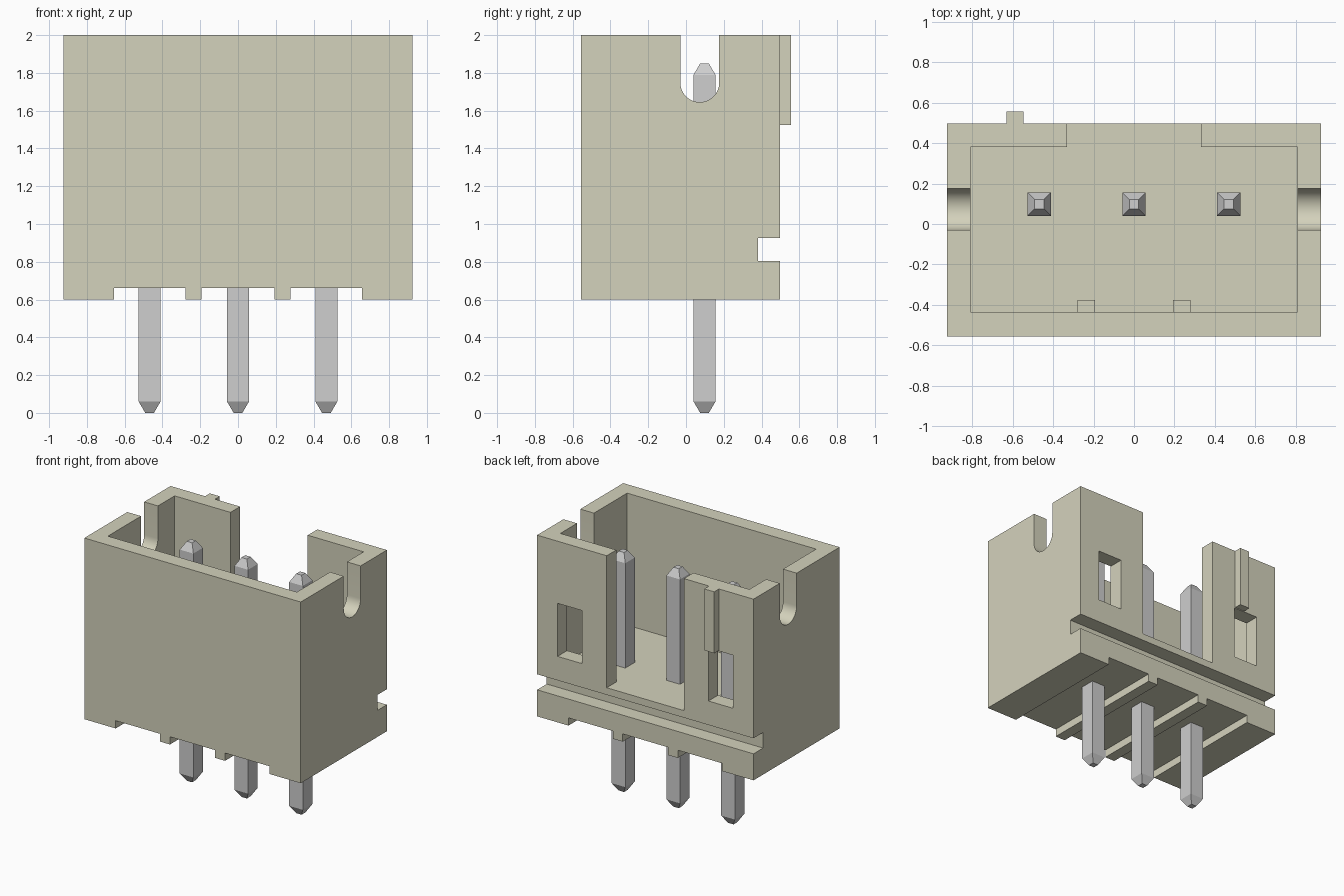
import bpy, bmesh, math
from mathutils import Vector

cube = bpy.data.objects.get("Cube")
if cube:
    bpy.data.objects.remove(cube, do_unlink=True)


def material(name, rgb, metallic=0.0):
    m = bpy.data.materials.new(name)
    m.use_nodes = True
    m.diffuse_color = (*rgb, 1)
    m.node_tree.nodes["Principled BSDF"].inputs["Base Color"].default_value = (*rgb, 1)
    return m


CREAM = material("cream plastic", (0.658, 0.644, 0.503))
GREY = material("grey metal", (0.62, 0.62, 0.62))


def finish(name, bm, mat):
    bmesh.ops.recalc_face_normals(bm, faces=bm.faces[:])
    me = bpy.data.meshes.new(name)
    bm.to_mesh(me)
    bm.free()
    me.materials.append(mat)
    ob = bpy.data.objects.new(name, me)
    bpy.context.collection.objects.link(ob)
    return ob


def prism(name, pts, axis, lo, hi, mat=CREAM):
    """Extrude a flat outline along an axis: z takes (x, y), x takes (y, z)."""
    place = {"z": lambda a, b, h: (a, b, h), "x": lambda a, b, h: (h, a, b)}[axis]
    bm = bmesh.new()
    face = bm.faces.new([bm.verts.new(place(a, b, lo)) for a, b in pts])
    new = bmesh.ops.extrude_face_region(bm, geom=[face])["geom"]
    bmesh.ops.translate(bm, verts=[v for v in new if isinstance(v, bmesh.types.BMVert)],
                        vec=Vector(place(0, 0, hi - lo)))
    return finish(name, bm, mat)


def box(name, x0, x1, y0, y1, z0, z1):
    return prism(name, [(x0, y0), (x1, y0), (x1, y1), (x0, y1)], "z", z0, z1)


def cut(target, cutter):
    cutter.hide_render = True
    mod = target.modifiers.new("cut", "BOOLEAN")
    mod.operation, mod.solver, mod.object = "DIFFERENCE", "EXACT", cutter
    bpy.ops.object.select_all(action="DESELECT")
    bpy.context.view_layer.objects.active = target
    target.select_set(True)
    bpy.ops.object.modifier_apply(modifier=mod.name)
    bpy.data.objects.remove(cutter, do_unlink=True)


FRONT, BACK, HALF_X = -0.555, 0.497, 0.925
IN_FRONT, IN_BACK, IN_X = -0.435, 0.38, 0.808
BOTTOM, FLOOR, TOP = 0.60, 0.98, 2.0

# Housing shell with a T-shaped well that is open through the back wall
housing = box("housing", -HALF_X, HALF_X, FRONT, BACK, BOTTOM, TOP)
gap = 0.33
well = [(-IN_X, IN_FRONT), (IN_X, IN_FRONT), (IN_X, IN_BACK), (gap, IN_BACK),
        (gap, 0.7), (-gap, 0.7), (-gap, IN_BACK), (-IN_X, IN_BACK)]
cut(housing, prism("well_cutter", well, "z", FLOOR, 2.2))

# Round-bottomed slots in both end walls
yc, zc, r = 0.073, 1.748, 0.103
arc = [(yc + r * math.cos(a), zc + r * math.sin(a))
       for a in (math.pi + math.pi * i / 24 for i in range(25))]
cut(housing, prism("slot_cutter", arc + [(yc + r, 2.2), (yc - r, 2.2)], "x", -1.1, 1.1))

# Long groove low on the back
cut(housing, box("groove_cutter", -1.1, 1.1, 0.38, 0.7, 0.805, 0.925))

# Windows in the back wall
for s in (-1, 1):
    x0, x1 = sorted((s * 0.54, s * 0.75))
    cut(housing, box("window_cutter", x0, x1, 0.3, 0.7, 1.11, 1.52))

# Shallow channels under the base
for x0, x1 in ((-0.657, -0.278), (-0.193, 0.193), (0.278, 0.657)):
    cut(housing, box("channel_cutter", x0, x1, -0.8, 0.8, 0.4, 0.66))

bpy.ops.object.select_all(action="DESELECT")
housing.select_set(True)
bpy.context.view_layer.objects.active = housing
bpy.ops.object.shade_smooth_by_angle(angle=math.radians(30))

# Key rib on the back, and guide ribs inside the front wall
box("key_rib", -0.63, -0.545, BACK - 0.02, 0.555, 1.525, TOP)
for side, x in (("left", 0.235), ("right", -0.235)):
    box(side + "_guide_rib", x - 0.043, x + 0.043, IN_FRONT - 0.02, -0.375, FLOOR - 0.02, 1.45)


# Square pins with tapered tips
def pin(name, x, y=0.098):
    bm = bmesh.new()
    rings = []
    for z, h in ((0, 0.023), (0.06, 0.058), (1.79, 0.058), (1.85, 0.023)):
        rings.append([bm.verts.new((x + sx * h, y + sy * h, z))
                      for sx, sy in ((-1, -1), (1, -1), (1, 1), (-1, 1))])
    for a, b in zip(rings, rings[1:]):
        for i in range(4):
            j = (i + 1) % 4
            bm.faces.new((a[i], a[j], b[j], b[i]))
    bm.faces.new(rings[0])
    bm.faces.new(rings[-1])
    finish(name, bm, GREY)


for label, x in (("right", -0.468), ("middle", 0), ("left", 0.468)):
    pin(label + "_pin", x)
